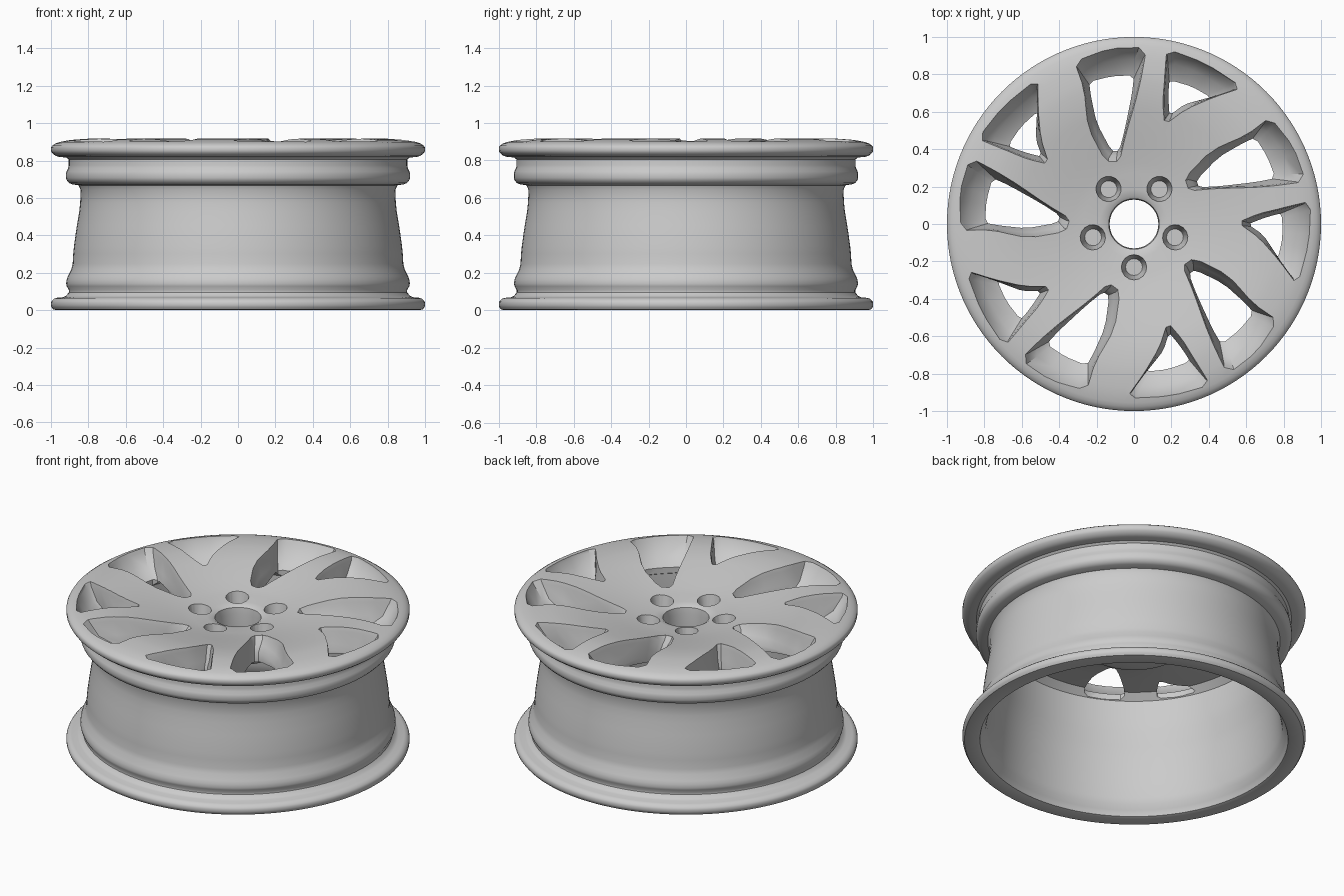
import bpy, bmesh, math
from mathutils import Matrix, Vector

if "Cube" in bpy.data.objects:
    bpy.data.objects.remove(bpy.data.objects["Cube"], do_unlink=True)

SPOKES = 5
SEGMENTS = 120

metal = bpy.data.materials.new("light_grey_metal")
metal.use_nodes = True
metal.diffuse_color = (0.6, 0.6, 0.6, 1)
metal.node_tree.nodes["Principled BSDF"].inputs["Base Color"].default_value = (0.6, 0.6, 0.6, 1)


def rounded(points):
    """Cut each corner of a closed outline once."""
    out = []
    for i, p in enumerate(points):
        a, b = Vector(p), Vector(points[(i + 1) % len(points)])
        out += [a.lerp(b, 0.2), a.lerp(b, 0.8)]
    return out


def bridge(bm, rings, closed=False):
    """Skin a list of vertex rings, capped or joined end to start."""
    pairs = list(zip(rings, rings[1:]))
    if closed:
        pairs.append((rings[-1], rings[0]))
    else:
        bm.faces.new(rings[0])
        bm.faces.new(rings[-1])
    for a, b in pairs:
        n = len(a)
        for i in range(n):
            j = (i + 1) % n
            bm.faces.new((a[i], a[j], b[j], b[i]))


def make_object(name, bm):
    bmesh.ops.recalc_face_normals(bm, faces=bm.faces)
    mesh = bpy.data.meshes.new(name)
    bm.to_mesh(mesh)
    bm.free()
    mesh.materials.append(metal)
    obj = bpy.data.objects.new(name, mesh)
    bpy.context.collection.objects.link(obj)
    return obj


# Wheel section as (radius, height): outer barrel, dished face, hub, inner barrel
face = [(0.90, 0.91), (0.78, 0.918), (0.65, 0.908), (0.45, 0.87), (0.30, 0.84), (0.155, 0.825)]
section = [
    (0.90, 0.0), (0.985, 0.0), (1.0, 0.02), (1.0, 0.045), (0.98, 0.065),
    (0.925, 0.07), (0.90, 0.10), (0.92, 0.135), (0.915, 0.17), (0.885, 0.23),
    (0.88, 0.32), (0.865, 0.43), (0.845, 0.55), (0.84, 0.665), (0.90, 0.675),
    (0.92, 0.70), (0.92, 0.735), (0.905, 0.765), (0.905, 0.815), (0.97, 0.82),
    (1.0, 0.845), (1.0, 0.875), (0.97, 0.895), *face, (0.13, 0.81),
    (0.13, 0.63), (0.28, 0.63), (0.36, 0.70), (0.60, 0.74), (0.80, 0.768), (0.80, 0.55),
    (0.83, 0.40), (0.845, 0.22), (0.86, 0.08), (0.89, 0.03),
]
bm = bmesh.new()
rings = []
for r, z in rounded(section):
    ring = []
    for i in range(SEGMENTS):
        a = math.tau * i / SEGMENTS
        ring.append(bm.verts.new((r * math.cos(a), r * math.sin(a), z)))
    rings.append(ring)
bridge(bm, rings, closed=True)
wheel = make_object("wheel_rim", bm)


def face_height(p):
    """Height of the dished face above a point."""
    r = min(p.length, face[0][0])
    for (r1, z1), (r0, z0) in zip(face, face[1:]):
        if r >= r0:
            return z0 + (z1 - z0) * (r - r0) / (r1 - r0)


# Window outlines: wide on the face, narrower at the back
large_front = [(-0.31, 0.86), (-0.13, 0.93), (0.06, 0.935), (0.02, 0.72), (-0.05, 0.48),
               (-0.08, 0.35), (-0.15, 0.35), (-0.24, 0.52), (-0.26, 0.72)]
large_back = [(-0.24, 0.76), (-0.12, 0.79), (0.0, 0.795), (-0.01, 0.7), (-0.05, 0.5),
              (-0.08, 0.39), (-0.12, 0.39), (-0.2, 0.54), (-0.23, 0.68)]
small_front = [(0.18, 0.93), (0.38, 0.855), (0.57, 0.73), (0.42, 0.68),
               (0.28, 0.62), (0.17, 0.54), (0.16, 0.65), (0.17, 0.78)]
small_back = [(0.19, 0.77), (0.31, 0.735), (0.415, 0.675), (0.36, 0.665),
              (0.27, 0.64), (0.19, 0.58), (0.185, 0.65), (0.185, 0.72)]

bm = bmesh.new()
for k in range(SPOKES):
    turn = Matrix.Rotation(math.tau * k / SPOKES, 4, "Z")
    for front, back in ((large_front, large_back), (small_front, small_back)):
        f, b = rounded(front), rounded(back)
        centre = sum(f, Vector((0, 0))) / len(f)
        flare = [centre + (p - centre) * 1.06 for p in f]
        mid = [p.lerp(q, 0.4) for p, q in zip(f, b)]
        # Softened lip, steep wall, then a flatter ledge at the back
        outline = [[(p, 1.0) for p in flare],
                   [(p, face_height(p) + 0.004) for p in flare],
                   [(p, face_height(p) - 0.025) for p in f],
                   [(p, 0.805) for p in mid],
                   [(p, 0.765) for p in b],
                   [(p, 0.5) for p in b]]
        bridge(bm, [[bm.verts.new(turn @ Vector((p.x, p.y, z))) for p, z in level]
                    for level in outline])
    # Bolt pockets, tapered to the bottom
    place = turn @ Matrix.Translation((0, -0.23, 0.82))
    bmesh.ops.create_cone(bm, cap_ends=True, segments=16, radius1=0.045,
                          radius2=0.085, depth=0.2, matrix=place)
cutter = make_object("window_cutter", bm)
cutter.hide_render = True

# Cut the windows and pockets
bpy.context.view_layer.objects.active = wheel
cut = wheel.modifiers.new("windows", "BOOLEAN")
cut.operation = "DIFFERENCE"
cut.solver = "EXACT"
cut.object = cutter
bpy.ops.object.modifier_apply(modifier=cut.name)
bpy.data.objects.remove(cutter, do_unlink=True)

# Smooth surfaces with crisp edges
bpy.ops.object.select_all(action="DESELECT")
wheel.select_set(True)
bpy.ops.object.shade_smooth_by_angle(angle=math.radians(35))
